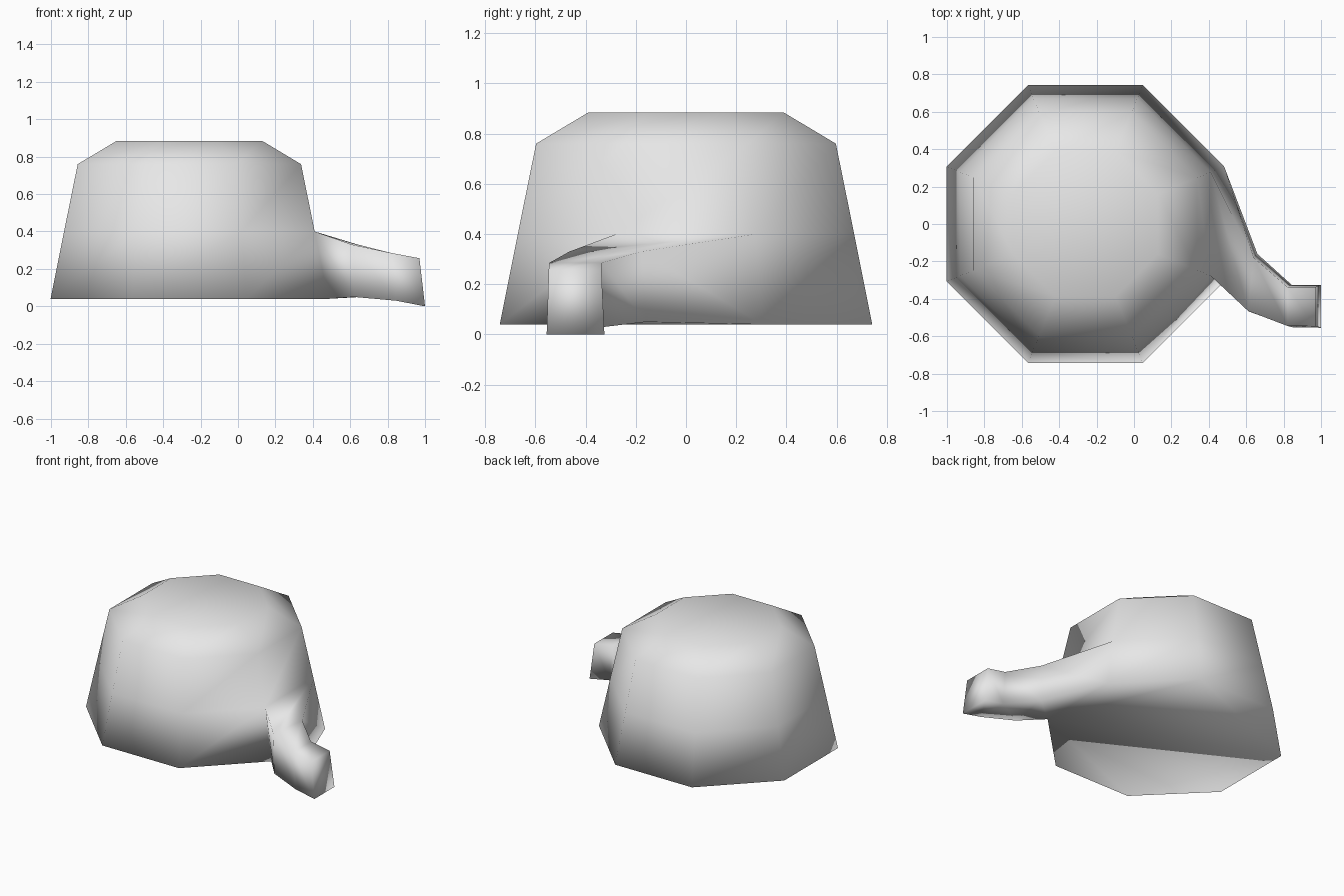
import bpy
import bmesh

cube = bpy.data.objects.get("Cube")
if cube:
    bpy.data.objects.remove(cube, do_unlink=True)

# Single pale grey material
grey = bpy.data.materials.new("pale grey")
grey.use_nodes = True
color = (0.8, 0.8, 0.8, 1)
grey.diffuse_color = color
grey.node_tree.nodes["Principled BSDF"].inputs["Base Color"].default_value = color

CENTER_X = -0.26
CORNER = 0.414  # half edge length of an octagon relative to its half width


def octagon(bm, half, z):
    """Ring of eight vertices; its first edge faces +x."""
    c = half * CORNER
    points = [(half, -c), (half, c), (c, half), (-c, half),
              (-half, c), (-half, -c), (-c, -half), (c, -half)]
    return [bm.verts.new((CENTER_X + x, y, z)) for x, y in points]


def bridge(bm, lower, upper, skip=()):
    n = len(lower)
    for i in range(n):
        if i not in skip:
            j = (i + 1) % n
            bm.faces.new((lower[i], lower[j], upper[j], upper[i]))


bm = bmesh.new()

# Tapered octagonal body with a chamfered top, open where the spout joins
rings = [octagon(bm, half, z) for half, z in
         ((0.742, 0.04), (0.67, 0.4), (0.597, 0.76), (0.388, 0.885))]
bridge(bm, rings[0], rings[1], skip=(0,))
bridge(bm, rings[1], rings[2])
bridge(bm, rings[2], rings[3])
bm.faces.new(rings[0][::-1])
bm.faces.new(rings[-1])

# Curving spout: bottom front, bottom back, top back, top front
section = [rings[0][0], rings[0][1], rings[1][1], rings[1][0]]
for points in (
    ((0.62, -0.47, 0.05), (0.66, -0.16, 0.05), (0.64, -0.18, 0.33), (0.61, -0.465, 0.33)),
    ((0.845, -0.552, 0.03), (0.845, -0.327, 0.03), (0.82, -0.337, 0.285), (0.82, -0.545, 0.285)),
    ((1.0, -0.555, 0.0), (1.0, -0.325, 0.0), (0.97, -0.337, 0.257), (0.97, -0.547, 0.257)),
):
    following = [bm.verts.new(p) for p in points]
    bridge(bm, section, following)
    section = following
bm.faces.new(section)

bmesh.ops.recalc_face_normals(bm, faces=bm.faces)
for face in bm.faces:
    face.smooth = True

mesh = bpy.data.meshes.new("body_with_spout")
bm.to_mesh(mesh)
bm.free()
mesh.materials.append(grey)
body = bpy.data.objects.new("body_with_spout", mesh)
bpy.context.collection.objects.link(body)
